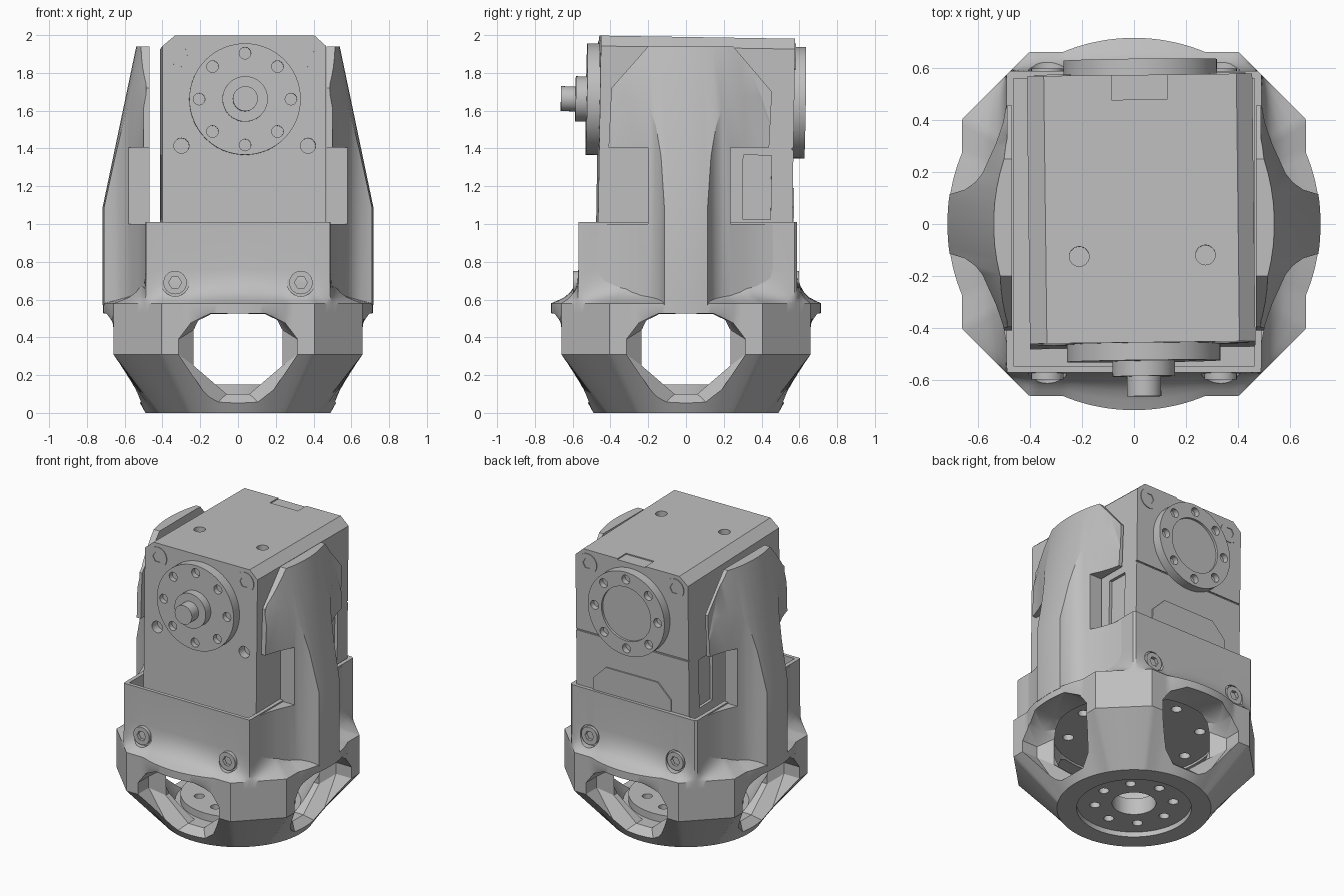
import bpy, bmesh
from math import sin, cos, pi, radians
from mathutils import Matrix, Vector

cube = bpy.data.objects.get("Cube")
if cube:
    bpy.data.objects.remove(cube)

grey = bpy.data.materials.new("plain grey")
grey.use_nodes = True
tone = (0.52, 0.52, 0.52, 1)
grey.diffuse_color = tone
grey.node_tree.nodes["Principled BSDF"].inputs["Base Color"].default_value = tone
parts = []


def put(axis, u, v, w):
    return Vector({"x": (w, u, v), "y": (u, w, v), "z": (u, v, w)}[axis])


def solid(name, *lofts):
    """One mesh from closed lofts; each loft is a list of equal rings."""
    bm = bmesh.new()
    for rings in lofts:
        piece = bmesh.new()
        rows = [[piece.verts.new(p) for p in ring] for ring in rings]
        n = len(rows[0])
        for low, high in zip(rows, rows[1:]):
            for i in range(n):
                j = (i + 1) % n
                piece.faces.new((low[i], low[j], high[j], high[i]))
        piece.faces.new(rows[0][::-1])
        piece.faces.new(rows[-1])
        bmesh.ops.recalc_face_normals(piece, faces=piece.faces)
        temp = bpy.data.meshes.new("temp")
        piece.to_mesh(temp)
        piece.free()
        bm.from_mesh(temp)
        bpy.data.meshes.remove(temp)
    mesh = bpy.data.meshes.new(name)
    bm.to_mesh(mesh)
    bm.free()
    mesh.materials.append(grey)
    obj = bpy.data.objects.new(name, mesh)
    bpy.context.collection.objects.link(obj)
    parts.append(obj)
    return obj


def outline_ring(points, axis, w):
    return [put(axis, u, v, w) for u, v in points]


def prism(points, axis, a, b):
    return [outline_ring(points, axis, w) for w in (a, b)]


def box(x0, x1, y0, y1, z0, z1):
    return prism([(x0, y0), (x1, y0), (x1, y1), (x0, y1)], "z", z0, z1)


def disc(u, v, r, axis, a, b, n=48, r2=None):
    ends = ((a, r), (b, r if r2 is None else r2))
    return [[put(axis, u + q * cos(2 * pi * i / n), v + q * sin(2 * pi * i / n), w)
             for i in range(n)] for w, q in ends]


def bolt_circle(u, v, ring, r, axis, a, b):
    return [disc(u + ring * cos(k * pi / 4), v + ring * sin(k * pi / 4), r, axis, a, b, 16)
            for k in range(8)]


def cut(obj, *lofts, op="DIFFERENCE"):
    tool = solid("cutter", *lofts)
    mod = obj.modifiers.new("cut", "BOOLEAN")
    mod.operation, mod.object, mod.solver = op, tool, "EXACT"
    graph = bpy.context.evaluated_depsgraph_get()
    mesh = bpy.data.meshes.new_from_object(obj.evaluated_get(graph))
    obj.modifiers.clear()
    obj.data = mesh
    parts.remove(tool)
    bpy.data.objects.remove(tool)


# Bracket: cross-sections as radius by angle, lofted upward
def circle(r):
    return lambda t: r


def column(t):
    c, s = abs(cos(t)), abs(sin(t))
    return min(0.66 / max(c, s), 1.064 / (c + s))


def flange(t):
    return max(0.715, column(t))


def rim(t):
    depth = 0.587 if sin(t) > 0 else 0.57
    return min(0.49 / max(abs(cos(t)), 1e-6), depth / max(abs(sin(t)), 1e-6))


def blend(f):
    return lambda t: rim(t) + (flange(t) - rim(t)) * f


def ring(shape, z):
    angles = [radians(1.5 * i) for i in range(240)]
    return [Vector((shape(t) * cos(t), shape(t) * sin(t), z)) for t in angles]


fillet = [ring(blend(1 - sin(a)), 0.76 - 0.17 * cos(a))
          for a in (radians(15 * k) for k in range(1, 7))]
bracket = solid("bracket", [ring(circle(0.49), 0), ring(column, 0.31), ring(column, 0.45),
                            ring(flange, 0.53), ring(flange, 0.58)] + fillet
                + [ring(rim, 1.01)])

# Hollow base and upper pocket
cavity = [disc(0, 0, 0.4, "z", 0.1, 0.31, 64)[0]] + disc(0, 0, 0.52, "z", 0.31, 0.54, 64)
cut(bracket, cavity)
cut(bracket, box(-0.462, 0.462, -0.545, 0.558, 0.61, 1.2))
cut(bracket, disc(0, 0, 0.365, "z", -0.1, 0.2, 64))

# Four arched windows, each flaring outward into a wider recess
half_window = [(0.06, 0.1), (0.235, 0.25), (0.235, 0.44), (0.2, 0.495), (0.14, 0.52)]
half_recess = [(0.13, 0.035), (0.315, 0.31), (0.315, 0.39), (0.25, 0.475), (0.145, 0.527)]
window, recess = [h + [(-u, v) for u, v in reversed(h)] for h in (half_window, half_recess)]
for axis in "xy":
    cut(bracket, prism(window, axis, -0.9, 0.9))
    for side in (-1, 1):
        cut(bracket, [outline_ring(window, axis, side * 0.465),
                      outline_ring(recess, axis, side * 0.54),
                      outline_ring(recess, axis, side * 0.9)])
cut(bracket, *bolt_circle(0, 0, 0.42, 0.035, "z", 0.5, 0.58))

# Round horn in the base floor
horn = solid("base_horn", disc(0, 0, 0.366, "z", 0.035, 0.15, 64))
cut(horn, disc(0, 0, 0.14, "z", 0, 0.3, 32),
    *bolt_circle(0, 0, 0.25, 0.033, "z", 0, 0.3))

# Bracket screws sunk in round pockets
for y in (-1, 1):
    for x in (-0.333, 0.333):
        cut(bracket, disc(x, 0.69, 0.073, "y", y * 0.575, y * 0.8, 32))
        screw = solid("bracket_screw", disc(x, 0.69, 0.062, "y", y * 0.56, y * 0.597, 32))
        cut(screw, disc(x, 0.69, 0.034, "y", y * 0.57, y * 0.7, 6))

# Side pillars: flared section trimmed by the side outline and a rounded, sloping outer face
half = [(0.468, 0.47), (0.488, 0.47), (0.503, 0.39), (0.53, 0.31), (0.562, 0.24),
        (0.582, 0.195), (0.61, 0.16), (0.65, 0.132), (0.73, 0.108)]
section = half + [(x, -y) for x, y in reversed(half)]
outline = [(-0.5, 0.5), (0.5, 0.5), (0.5, 1.0), (0.235, 1.0), (0.235, 1.405), (0.44, 1.405),
           (0.455, 1.7), (0.25, 1.94), (-0.2, 1.94), (-0.395, 1.72), (-0.41, 1.405),
           (-0.2, 1.405), (-0.2, 1.0), (-0.5, 1.0)]


def arc_face(apex, z):
    arc = [radians(-38 + 4 * k) for k in range(20)]
    return ([Vector((0, -0.6, z))]
            + [Vector((apex - 0.8 + 0.8 * cos(t), 0.8 * sin(t), z)) for t in arc]
            + [Vector((0, 0.6, z))])


for side, name in ((1, "left_pillar"), (-1, "right_pillar")):
    pillar = solid(name, prism(section, "z", 0.57, 2.1))
    cut(pillar, prism(outline, "x", 0.2, 0.9), op="INTERSECT")
    cut(pillar, [arc_face(0.717, 0.4), arc_face(0.717, 1.09), arc_face(0.535, 1.96)],
        op="INTERSECT")
    # Thin side plate behind the rounded face
    plate = [p for p in outline if p[1] > 1.01]
    cut(pillar, prism(plate, "x", 0.468, 0.488), op="UNION")
    if side < 0:
        pillar.data.transform(Matrix.Scale(-1, 4, (1, 0, 0)))
        pillar.data.flip_normals()

# Motor housing with chamfered top edges
first_motor_part = len(parts)
cx = 0.031
front, back = -0.463, 0.565
shell = [(-0.405, 0.63), (0.461, 0.63), (0.461, 1.935), (0.4, 1.99), (-0.34, 1.99),
         (-0.405, 1.935)]
housing = solid("motor_housing", prism(shell, "y", front, back))
cut(housing, *[disc(x, -0.13, 0.038, "z", 1.93, 2.1, 24) for x in (-0.212, 0.273)])
cut(housing, box(-0.08, 0.135, 0.47, 0.7, 1.982, 2.1))
cut(housing, *[disc(x, 1.407, 0.04, "y", front - 0.1, front + 0.06, 24) for x in (-0.305, 0.365)])
cut(housing, box(0.44, 0.6, 0.3, 0.45, 1.03, 1.37), box(-0.6, -0.385, 0.3, 0.45, 1.03, 1.37))
cut(housing, box(-0.6, 0.6, back - 0.008, 0.7, 1.402, 1.412))

# Corner screws
for y, out in ((front, -1), (back, 1)):
    for x in (-0.305, 0.365):
        screw = solid("corner_screw", disc(x, 1.895, 0.07, "y", y - out * 0.03, y + out * 0.005, 32))
        cut(screw, disc(x, 1.895, 0.036, "y", y - out * 0.015, y + out * 0.05, 6))

# Rear cover plate
cover = [(-0.27, 1.0), (0.33, 1.0), (0.33, 1.1), (0.23, 1.2), (-0.17, 1.2), (-0.27, 1.1)]
solid("rear_cover", prism(cover, "y", back - 0.01, back + 0.009))

# Front output horn, hub and shaft
flat_horn = solid("front_horn", disc(cx, 1.653, 0.295, "y", front + 0.01, -0.53, 64))
cut(flat_horn, *bolt_circle(cx, 1.653, 0.243, 0.031, "y", -0.6, -0.495))
solid("front_hub", disc(cx, 1.653, 0.12, "y", -0.52, -0.588, 48))
solid("output_shaft", disc(cx, 1.653, 0.066, "y", -0.58, -0.665, 32))

# Rear idler horn
idler = solid("rear_horn", disc(cx, 1.652, 0.295, "y", back - 0.01, 0.628, 64))
cut(idler, disc(cx, 1.652, 0.19, "y", 0.612, 0.7, 48),
    *bolt_circle(cx, 1.652, 0.243, 0.031, "y", 0.59, 0.7))

# The motor sits slightly tilted and turned
pivot = Matrix.Translation((0, 0, 1.5))
lean = pivot @ Matrix.Rotation(0.012, 4, "Z") @ Matrix.Rotation(-0.016, 4, "X") @ pivot.inverted()
for obj in parts[first_motor_part:]:
    obj.data.transform(lean)

# Smooth round faces, keep edges sharp
bpy.ops.object.select_all(action="DESELECT")
for obj in parts:
    obj.select_set(True)
bpy.context.view_layer.objects.active = parts[0]
bpy.ops.object.shade_smooth_by_angle(angle=radians(28))
